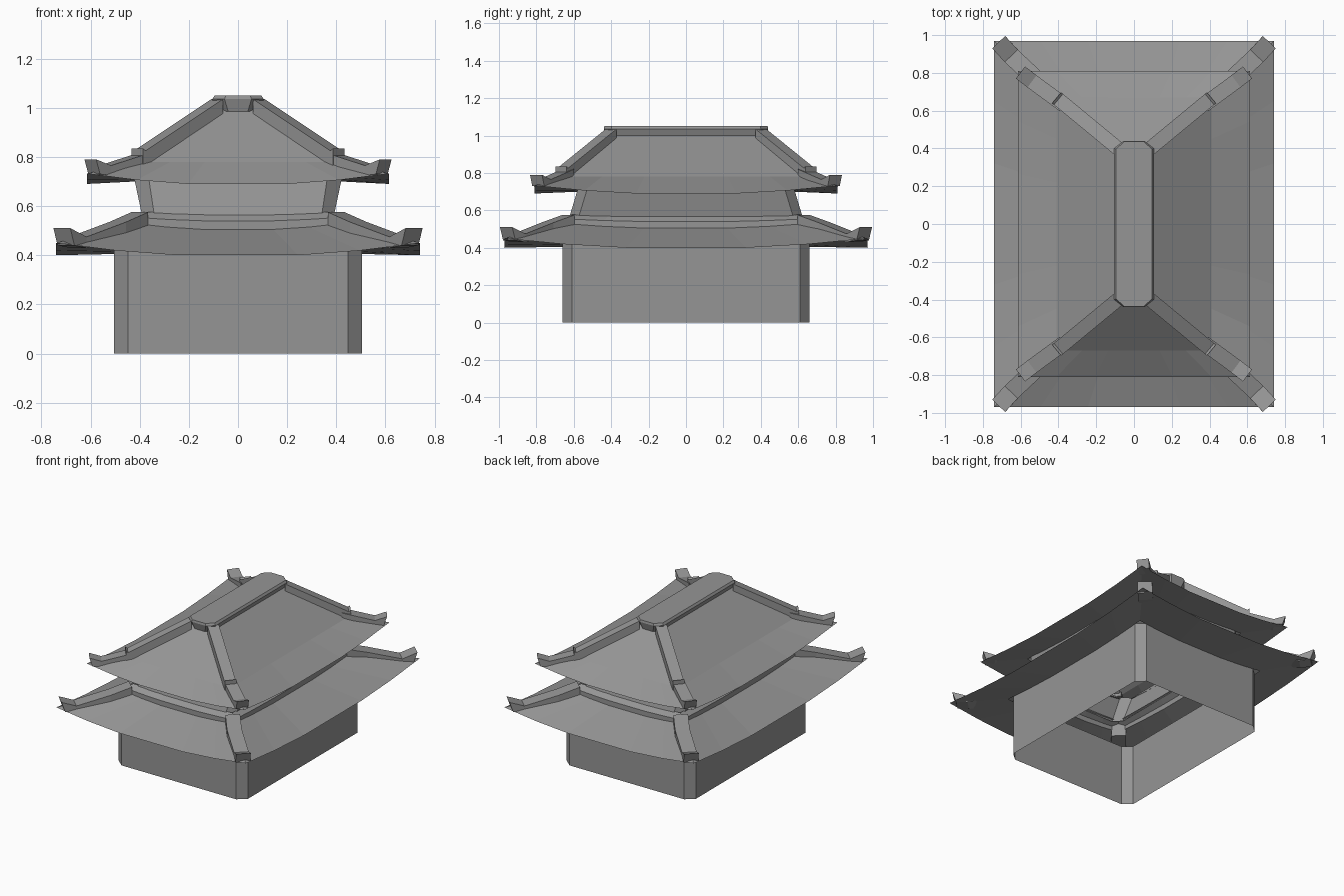
import bpy
from mathutils import Vector

cube = bpy.data.objects.get("Cube")
if cube:
    bpy.data.objects.remove(cube, do_unlink=True)

grey = bpy.data.materials.new("stone grey")
grey.use_nodes = True
colour = (0.3, 0.3, 0.3, 1)
grey.diffuse_color = colour
grey.node_tree.nodes["Principled BSDF"].inputs["Base Color"].default_value = colour


def make(name, verts, faces):
    mesh = bpy.data.meshes.new(name)
    mesh.from_pydata(verts, [], faces)
    mesh.materials.append(grey)
    obj = bpy.data.objects.new(name, mesh)
    bpy.context.collection.objects.link(obj)
    return obj


def loft(name, rings, cap=False):
    """Skin closed rings, listed from bottom to top and counter-clockwise."""
    n = len(rings[0])
    verts = [p for ring in rings for p in ring]
    faces = [(k * n + i, k * n + (i + 1) % n, (k + 1) * n + (i + 1) % n, (k + 1) * n + i)
             for k in range(len(rings) - 1) for i in range(n)]
    if cap:
        faces.append(tuple(range(len(verts) - n, len(verts))))
    return make(name, verts, faces)


def eave(x, y, z, lift=0.0):
    """Rectangle whose sides sweep up towards the corners."""
    steps = [(-1, 1), (-.67, .38), (-.33, 0), (.33, 0), (.67, .38)]
    sides = [lambda t: (x * t, -y), lambda t: (x, y * t),
             lambda t: (-x * t, y), lambda t: (-x, -y * t)]
    return [(*side(t), z + lift * up) for side in sides for t, up in steps]


def chamfered(x, y, z, cx, cy):
    """Rectangle with cut corners."""
    return [(-x + cx, -y, z), (x - cx, -y, z), (x, -y + cy, z), (x, y - cy, z),
            (x - cx, y, z), (-x + cx, y, z), (-x, y - cy, z), (-x, -y + cy, z)]


def hip(name, stations, width, lean=0.0):
    """Bar along a roof corner; stations are x, y, bottom, top. Repeated on four corners."""
    start, end = Vector(stations[0][:2]), Vector(stations[-1][:2])
    along = (end - start).normalized()
    across = Vector((along.y, -along.x)) * width / 2
    for sx, fx in ((1, "left"), (-1, "right")):
        for sy, fy in ((-1, "front"), (1, "back")):
            verts = []
            for i, (x, y, low, high) in enumerate(stations):
                c = Vector((x, y))
                top = c + along * (lean if i == len(stations) - 1 else 0)
                for p, z in ((c - across, low), (c + across, low),
                             (top + across, high), (top - across, high)):
                    verts.append((p.x * sx, p.y * sy, z))
            n = len(stations)
            faces = [(k * 4 + i, k * 4 + (i + 1) % 4, k * 4 + 4 + (i + 1) % 4, k * 4 + 4 + i)
                     for k in range(n - 1) for i in range(4)]
            faces += [(3, 2, 1, 0), tuple(range(n * 4 - 4, n * 4))]
            if sx * sy < 0:
                faces = [f[::-1] for f in faces]
            obj = make(f"{name}_{fy}_{fx}", verts, faces)
            obj.data.flip_normals()


# Hollow walls with cut corners
loft("lower_walls", [chamfered(.505, .66, 0, .057, .05), chamfered(.505, .66, .43, .057, .05)])
loft("upper_walls", [chamfered(.39, .625, .56, .05, .05), chamfered(.425, .575, .725, .06, .05)])

# Lower roof: underside, slope and the band below the upper walls
loft("lower_roof", [eave(.505, .66, .405, .025), eave(.74, .97, .40, .05),
                    eave(.43, .66, .505, .025), eave(.43, .66, .54, .015),
                    eave(.385, .615, .57, .007)])

# Upper roof: underside, flared skirt and steep hipped slope
loft("upper_roof", [eave(.42, .57, .70, .02), eave(.615, .81, .69, .042),
                    eave(.41, .67, .78), eave(.09, .40, 1.0)])

# Ridge cap with narrowed ends
loft("ridge_cap", [chamfered(.085, .425, .985, .045, .04), chamfered(.105, .44, 1.035, .05, .04),
                   chamfered(.095, .437, 1.05, .045, .04)], cap=True)

# Corner bars with upturned tips
hip("lower_hip", [(.40, .63, .48, .575), (.49, .74, .47, .535),
                  (.65, .89, .43, .475), (.70, .945, .44, .51)], .095, .024)
hip("upper_hip", [(.085, .40, .96, 1.035), (.40, .66, .76, .825), (.41, .668, .755, .835)], .075)
hip("upper_hip_tip", [(.37, .63, .76, .82), (.54, .755, .725, .765),
                      (.585, .79, .73, .79)], .08, .02)
